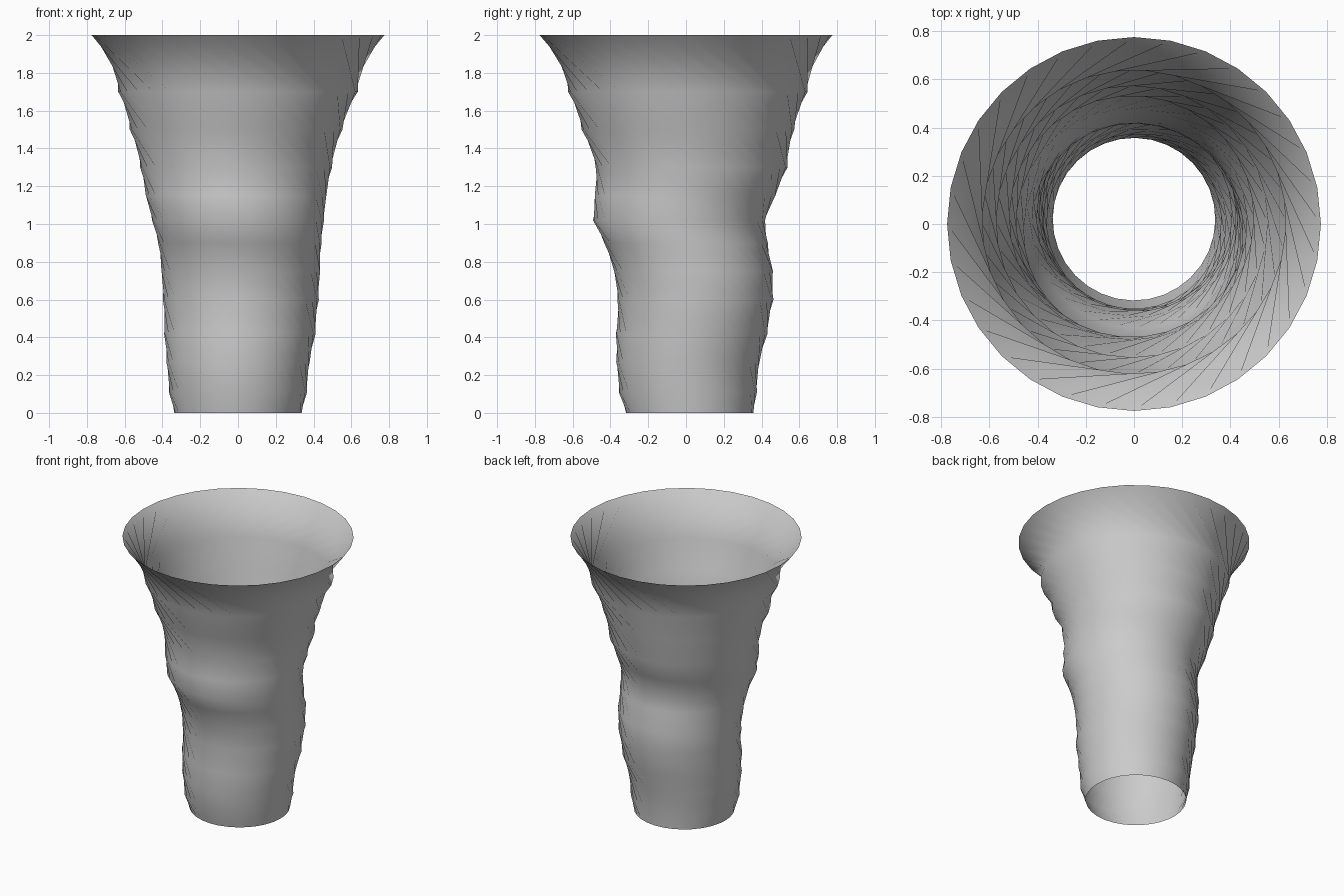
import bpy
import bmesh
from math import cos, sin, radians, tau

cube = bpy.data.objects.get("Cube")
if cube:
    bpy.data.objects.remove(cube, do_unlink=True)

SIDES = 32
TWIST = radians(-112)   # turn per unit of height

# Cross-sections from foot to rim: height, centre x, centre y, radius
SECTIONS = [
    (0.0, 0.0, 0.02, 0.337),
    (0.11, 0.0, 0.01, 0.366),
    (0.27, 0.0, 0.01, 0.38),
    (0.42, 0.01, 0.03, 0.402),
    (0.6, 0.015, 0.05, 0.413),
    (0.75, 0.015, 0.04, 0.422),
    (0.9, 0.01, 0.0, 0.433),
    (1.02, 0.0, -0.037, 0.456),
    (1.15, -0.01, -0.005, 0.48),
    (1.3, -0.01, 0.03, 0.508),
    (1.5, -0.01, 0.01, 0.563),
    (1.7, 0.0, 0.01, 0.634),
    (2.0, 0.0, 0.0, 0.775),
]


def make_material(name, colour):
    mat = bpy.data.materials.new(name)
    mat.use_nodes = True
    mat.diffuse_color = colour
    mat.node_tree.nodes["Principled BSDF"].inputs["Base Color"].default_value = colour
    return mat


def add_ring(bm, z, cx, cy, radius):
    """One circular cross-section, turned according to its height."""
    ring = []
    for i in range(SIDES):
        angle = tau * i / SIDES + TWIST * (z - 2)
        ring.append(bm.verts.new((cx + radius * cos(angle), cy + radius * sin(angle), z)))
    return ring


def build_twisted_tube(name, sections, mat):
    """Open, single-walled tube skinned through the sections."""
    bm = bmesh.new()
    rings = [add_ring(bm, *section) for section in sections]
    for low, high in zip(rings, rings[1:]):
        for i in range(SIDES):
            j = (i + 1) % SIDES
            # Split along the lean of the twist so the wall pinches between rings
            bm.faces.new((low[i], low[j], high[i]))
            bm.faces.new((low[j], high[j], high[i]))
    for face in bm.faces:
        face.smooth = True
    mesh = bpy.data.meshes.new(name)
    bm.to_mesh(mesh)
    bm.free()
    mesh.materials.append(mat)
    obj = bpy.data.objects.new(name, mesh)
    bpy.context.collection.objects.link(obj)
    return obj


# Flared vase wall, open at the rim and the foot
grey = make_material("light grey", (0.6, 0.6, 0.6, 1))
build_twisted_tube("vase_wall", SECTIONS, grey)
